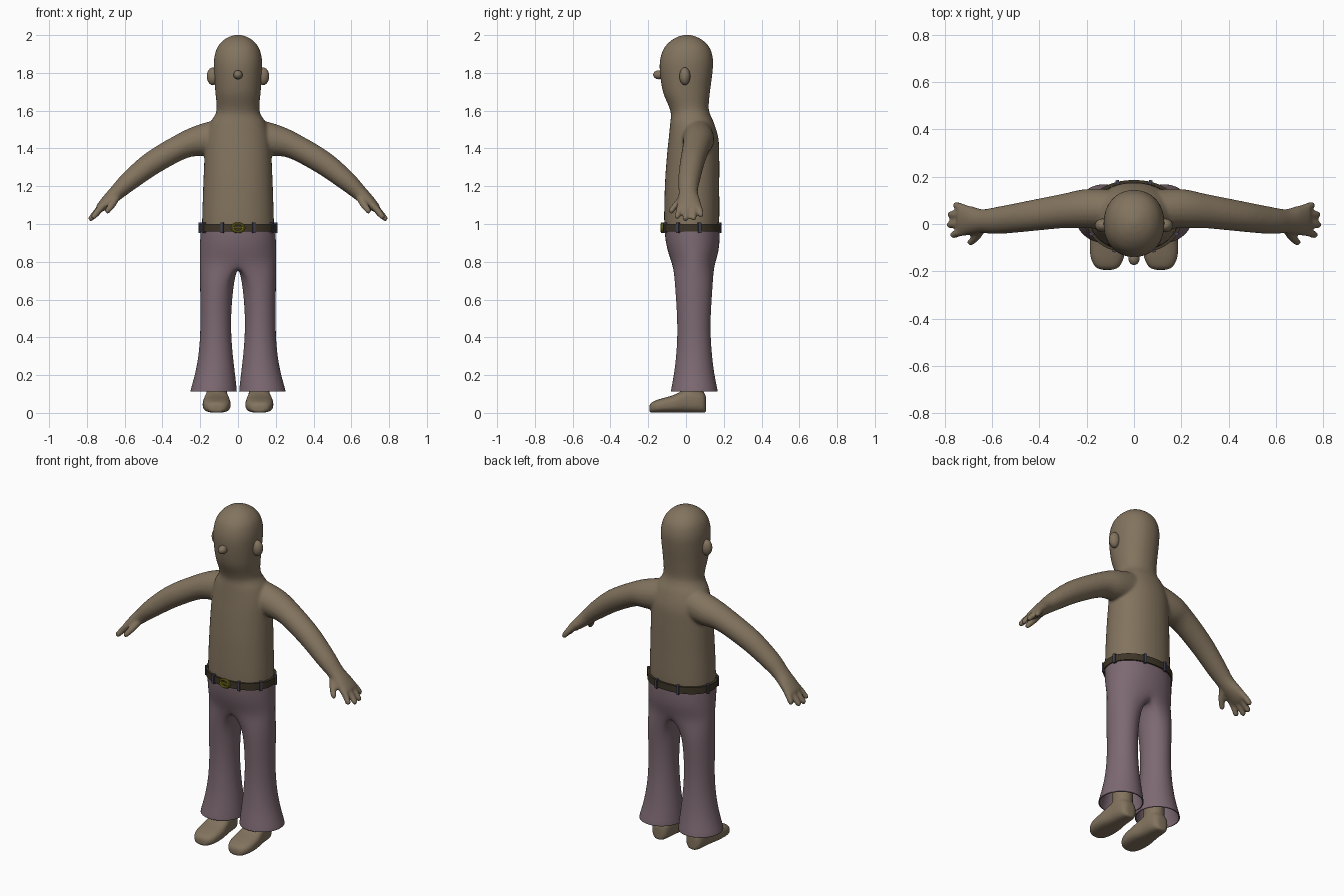
import bpy, bmesh, math
from mathutils import Vector, Matrix

if "Cube" in bpy.data.objects:
    bpy.data.objects.remove(bpy.data.objects["Cube"])


def material(name, rgb):
    m = bpy.data.materials.new(name)
    m.diffuse_color = (*rgb, 1)
    m.use_nodes = True
    m.node_tree.nodes["Principled BSDF"].inputs["Base Color"].default_value = m.diffuse_color
    return m


SKIN = material("skin tan", (0.225, 0.172, 0.112))
CLOTH = material("trouser mauve", (0.205, 0.142, 0.168))
LEATHER = material("belt brown", (0.047, 0.036, 0.02))
LOOP = material("loop slate", (0.06, 0.054, 0.085))
BRASS = material("buckle brass", (0.23, 0.21, 0.012))


def finish(bm, name, mat, smooth=True):
    bmesh.ops.recalc_face_normals(bm, faces=bm.faces)
    for f in bm.faces:
        f.smooth = smooth
    me = bpy.data.meshes.new(name)
    bm.to_mesh(me)
    bm.free()
    me.materials.append(mat)
    ob = bpy.data.objects.new(name, me)
    bpy.context.collection.objects.link(ob)
    return ob


def resample(rows, steps=5):
    """Catmull-Rom through rows of numbers."""
    out = []
    for i in range(len(rows) - 1):
        a, b, c, d = (rows[max(i - 1, 0)], rows[i], rows[i + 1],
                      rows[min(i + 2, len(rows) - 1)])
        for s in range(steps):
            t = s / steps
            out.append([0.5 * (2 * q + (r - p) * t + (2*p - 5*q + 4*r - w) * t*t
                               + (3*q - p - 3*r + w) * t**3)
                        for p, q, r, w in zip(a, b, c, d)])
    return out + [list(rows[-1])]


def ring(center, u, v, n=32, power=2.0):
    pts = []
    for i in range(n):
        c, s = math.cos(math.tau * i / n), math.sin(math.tau * i / n)
        pts.append(Vector(center)
                   + u * math.copysign(abs(c) ** (2 / power), c)
                   + v * math.copysign(abs(s) ** (2 / power), s))
    return pts


def loft(bm, rings, closed=False):
    vs = [[bm.verts.new(p) for p in r] for r in rings]
    n = len(vs[0])
    for a, b in zip(vs, vs[1:] + (vs[:1] if closed else [])):
        for i in range(n):
            j = (i + 1) % n
            bm.faces.new((a[i], a[j], b[j], b[i]))
    if not closed:
        bm.faces.new(vs[0])
        bm.faces.new(vs[-1])


def limb(bm, rows, side):
    """Tube in rows of x, y, z, thickness radius, y radius."""
    rows = resample(rows)
    rings = []
    for i, (x, y, z, r, ry) in enumerate(rows):
        d = (Vector(rows[min(i + 1, len(rows) - 1)][:3])
             - Vector(rows[max(i - 1, 0)][:3]))
        up = Vector((-d.z * side, 0, d.x)).normalized()
        rings.append(ring((x * side, y, z), up * r, Vector((0, ry, 0)), 20))
    loft(bm, rings)


def ball(bm, center, size, seg=24):
    bmesh.ops.create_uvsphere(bm, u_segments=seg, v_segments=seg // 2, radius=1,
                              matrix=Matrix.Translation(center)
                              @ Matrix.Diagonal((*size, 1)))


X, Y, Z = Vector((1, 0, 0)), Vector((0, 1, 0)), Vector((0, 0, 1))

# Body: torso, neck and head in rows of z, half width, front y, back y
skin = bmesh.new()
torso = [(0.85, 0.14, -0.06, 0.12), (0.94, 0.18, -0.10, 0.16),
         (1.0, 0.19, -0.115, 0.175), (1.2, 0.184, -0.112, 0.176),
         (1.35, 0.178, -0.102, 0.176), (1.45, 0.172, -0.092, 0.172),
         (1.53, 0.15, -0.084, 0.15), (1.58, 0.12, -0.08, 0.128),
         (1.62, 0.113, -0.09, 0.12), (1.7, 0.12, -0.122, 0.127),
         (1.8, 0.127, -0.138, 0.14), (1.87, 0.127, -0.137, 0.143),
         (1.93, 0.112, -0.117, 0.127), (1.97, 0.081, -0.08, 0.092),
         (1.993, 0.042, -0.038, 0.05), (2.002, 0.008, 0.0, 0.015)]
loft(skin, [ring((0, (f + b) / 2, z), X * w, Y * (b - f) / 2, 40, 2.15)
            for z, w, f, b in resample(torso)])

arm = [(0.06, 0.06, 1.465, 0.10, 0.085), (0.2, 0.065, 1.442, 0.083, 0.083),
       (0.3, 0.055, 1.41, 0.068, 0.073), (0.45, 0.033, 1.325, 0.063, 0.065),
       (0.57, 0.016, 1.232, 0.053, 0.058), (0.64, 0.012, 1.168, 0.042, 0.051),
       (0.69, 0.016, 1.122, 0.034, 0.06), (0.73, 0.018, 1.085, 0.024, 0.066),
       (0.742, 0.018, 1.074, 0.014, 0.058)]
# Fingers: base y, tip x, tip y, tip z
fingers = [(-0.03, 0.763, -0.046, 1.04), (0.002, 0.778, -0.003, 1.03),
           (0.034, 0.775, 0.04, 1.032), (0.06, 0.752, 0.079, 1.05)]
leg = [(0.112, 0.035, 0.06, 0.055, 0.055), (0.112, 0.035, 0.14, 0.056, 0.06),
       (0.115, 0.04, 0.4, 0.06, 0.066), (0.115, 0.045, 0.7, 0.068, 0.075),
       (0.1, 0.04, 0.88, 0.07, 0.08)]
# Feet: y, half width, height
foot = [(-0.194, 0.022, 0.036), (-0.182, 0.05, 0.055), (-0.14, 0.071, 0.072),
        (-0.07, 0.074, 0.092), (0.0, 0.064, 0.122), (0.06, 0.057, 0.125),
        (0.095, 0.045, 0.105), (0.107, 0.022, 0.08)]
for side in (-1, 1):
    limb(skin, arm, side)
    limb(skin, leg, side)
    for by, tx, ty, tz in fingers:
        limb(skin, [(0.70, by, 1.11, 0.018, 0.017),
                    ((0.71 + tx) / 2, (by + ty) / 2 + 0.002, (1.10 + tz) / 2 + 0.004, 0.018, 0.017),
                    (tx, ty, tz, 0.016, 0.016)], side)
        ball(skin, (tx * side, ty, tz), (0.016, 0.016, 0.016), 12)
    # thumb
    limb(skin, [(0.64, -0.01, 1.15, 0.022, 0.025), (0.665, -0.05, 1.105, 0.02, 0.02),
                (0.69, -0.077, 1.07, 0.016, 0.016)], side)
    ball(skin, (0.69 * side, -0.077, 1.07), (0.016, 0.016, 0.016), 12)
    loft(skin, [ring((0.113 * side, y, h / 2 + 0.001), X * w, Z * h / 2, 28, 2.8)
                for y, w, h in resample(foot)])
body = finish(skin, "body", SKIN)
mod = body.modifiers.new("blend", 'REMESH')
mod.mode, mod.voxel_size, mod.use_smooth_shade = 'VOXEL', 0.008, True
mod = body.modifiers.new("soften", 'SMOOTH')
mod.factor, mod.iterations = 0.5, 5

# Ears and nose
for side, name in ((-1, "ear_right"), (1, "ear_left")):
    bm = bmesh.new()
    ball(bm, (0.133 * side, -0.006, 1.782), (0.032, 0.029, 0.047))
    finish(bm, name, SKIN)
bm = bmesh.new()
ball(bm, (0, -0.143, 1.79), (0.024, 0.031, 0.024))
finish(bm, "nose", SKIN)

# Trousers: one half of hips plus a flared leg, mirrored
bm = bmesh.new()
rows = []
for z, w, f, b in [(0.99, 0.199, -0.115, 0.178), (0.93, 0.202, -0.113, 0.18),
                   (0.86, 0.203, -0.1, 0.176), (0.79, 0.203, -0.075, 0.155)]:
    rows.append([bm.verts.new((w * math.sin(math.pi * i / 12) ** 0.9 if 0 < i < 12 else 0,
                               (f + b) / 2 - (b - f) / 2 * math.cos(math.pi * i / 12), z))
                 for i in range(13)])
for a, b in zip(rows, rows[1:]):
    for i in range(12):
        bm.faces.new((a[i], a[i + 1], b[i + 1], b[i]))
# crotch seam closes the lowest hip row into a leg opening
front, back = rows[-1][0].co, rows[-1][12].co
prev = rows[-1] + [bm.verts.new(back.lerp(front, k / 6) - Z * 0.012 * math.sin(math.pi * k / 6))
                   for k in range(1, 6)]
for z, xi, xo, f, b in [(0.7, 0.02, 0.202, -0.062, 0.145), (0.55, 0.035, 0.201, -0.05, 0.133),
                        (0.42, 0.036, 0.2, -0.046, 0.13), (0.3, 0.026, 0.21, -0.053, 0.139),
                        (0.2, 0.013, 0.23, -0.066, 0.152), (0.13, 0.005, 0.251, -0.08, 0.168),
                        (0.113, 0.004, 0.254, -0.082, 0.17)]:
    cur = []
    for i in range(18):
        t = math.radians((i - 6) * 20)
        cur.append(bm.verts.new(((xi + xo) / 2 + (xo - xi) / 2 * math.cos(t),
                                 (f + b) / 2 + (b - f) / 2 * math.sin(t), z)))
    for i in range(18):
        j = (i + 1) % 18
        bm.faces.new((prev[i], prev[j], cur[j], cur[i]))
    prev = cur
trousers = finish(bm, "trousers", CLOTH)
mod = trousers.modifiers.new("mirror", 'MIRROR')
mod.merge_threshold = 0.001
mod = trousers.modifiers.new("round", 'SUBSURF')
mod.levels = mod.render_levels = 2
mod = trousers.modifiers.new("cloth", 'SOLIDIFY')
mod.thickness, mod.offset = 0.006, -1

# Belt band
BY, BX, BD = 0.031, 0.204, 0.155
bm = bmesh.new()
loft(bm, [ring((0, BY, z), X * (BX - d), Y * (BD - d), 48, 2.15)
          for d, z in ((0, 0.96), (0, 1.0), (0.022, 1.0), (0.022, 0.96))], closed=True)
belt = finish(bm, "belt", LEATHER, smooth=False)

# Belt loops around the waist, angle measured from the front
bm = bmesh.new()
for deg in (24, 62, 105, 160):
    for side in (-1, 1):
        a = math.radians(deg) * side
        pos = Vector((BX * math.sin(a), BY - BD * math.cos(a), 0.98))
        turn = math.atan2(math.sin(a) / BX, math.cos(a) / BD)
        bmesh.ops.create_cube(bm, size=1, matrix=Matrix.Translation(pos)
                              @ Matrix.Rotation(turn, 4, 'Z')
                              @ Matrix.Diagonal((0.015, 0.018, 0.054, 1)))
finish(bm, "belt_loops", LOOP, smooth=False)

# Buckle: oval frame with a centre prong
bm = bmesh.new()
frame = []
for i in range(20):
    a = math.tau * i / 20
    out = Vector((math.cos(a), 0, math.sin(a)))
    frame.append(ring((0.03 * out.x, -0.127, 0.98 + 0.022 * out.z), out * 0.007, Y * 0.007, 8))
loft(bm, frame, closed=True)
bmesh.ops.create_cube(bm, size=1, matrix=Matrix.Translation((0.0, -0.128, 0.98))
                      @ Matrix.Diagonal((0.05, 0.008, 0.009, 1)))
buckle = finish(bm, "buckle", BRASS)
for ob in (belt, buckle):
    bpy.ops.object.select_all(action='DESELECT')
    ob.select_set(True)
    bpy.context.view_layer.objects.active = ob
    bpy.ops.object.shade_smooth_by_angle(angle=math.radians(40))
